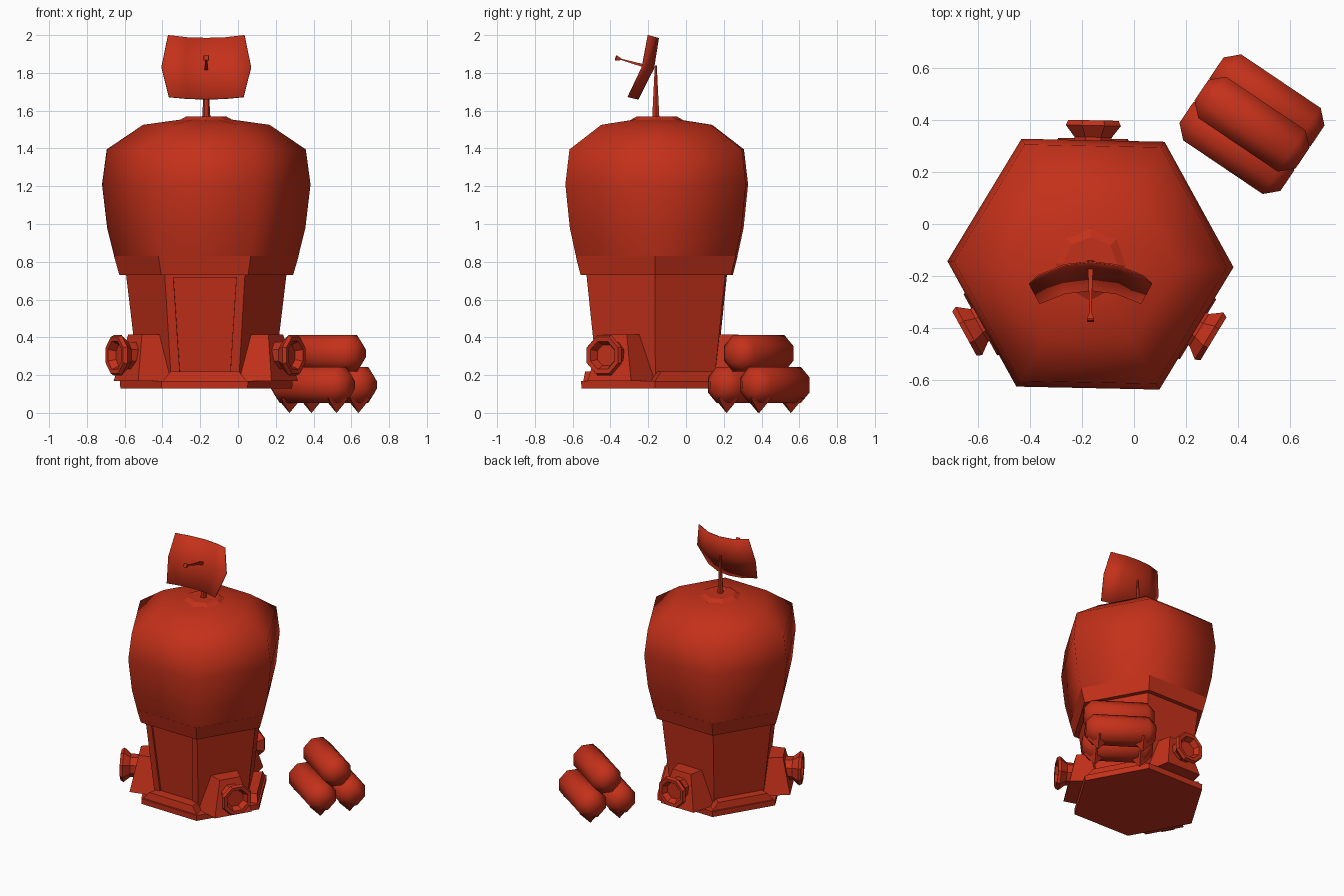
import bpy, bmesh
from math import sin, cos, pi, radians
from mathutils import Vector

if "Cube" in bpy.data.objects:
    bpy.data.objects.remove(bpy.data.objects["Cube"])

CX, CY = -0.168, -0.155          # tower axis
TURN = radians(-1.2)             # slight turn of the hexagon


def add_object(name, bm, smooth=None):
    bmesh.ops.recalc_face_normals(bm, faces=bm.faces)
    me = bpy.data.meshes.new(name)
    bm.to_mesh(me)
    bm.free()
    ob = bpy.data.objects.new(name, me)
    bpy.context.collection.objects.link(ob)
    me.materials.append(red)
    if smooth is not None:
        bpy.ops.object.select_all(action='DESELECT')
        ob.select_set(True)
        bpy.context.view_layer.objects.active = ob
        bpy.ops.object.shade_smooth_by_angle(angle=radians(smooth))
    return ob


def loft(rings):
    """Skin a list of rings and cap both ends."""
    bm = bmesh.new()
    vs = [[bm.verts.new(p) for p in r] for r in rings]
    n = len(rings[0])
    for a, b in zip(vs, vs[1:]):
        for i in range(n):
            j = (i + 1) % n
            bm.faces.new((a[i], a[j], b[j], b[i]))
    bm.faces.new(vs[0])
    bm.faces.new(vs[-1])
    bmesh.ops.recalc_face_normals(bm, faces=bm.faces)
    return bm


def lathe(origin, axis, profile, sides, turn=0.0, side=None):
    """Rings of (distance, radius) around an axis."""
    o, w = Vector(origin), Vector(axis).normalized()
    u = Vector(side).normalized() if side else Vector((1, 0, 0))
    v = w.cross(u)
    return loft([[o + w * d + r * (u * cos(turn + 2 * pi * i / sides) + v * sin(turn + 2 * pi * i / sides))
                  for i in range(sides)] for d, r in profile])


def tower(profile, sides=6):
    return lathe((CX, CY, 0), (0, 0, 1), profile, sides, TURN)


def on_side(angle, d, h, z):
    """Point at distance d out from the axis, h along the wall."""
    a = radians(angle) + TURN
    return Vector((CX + d * cos(a) - h * sin(a), CY + d * sin(a) + h * cos(a), z))


def block(angle, low, high):
    """Tapered block from (d_in, h_in, d_out, h_out, z) at bottom and top."""
    rings = []
    for d0, h0, d1, h1, z in (low, high):
        rings.append([on_side(angle, *p, z) for p in ((d0, -h0), (d1, -h1), (d1, h1), (d0, h0))])
    return loft(rings)


red = bpy.data.materials.new("red")
red.diffuse_color = (0.55, 0.03, 0.01, 1)
red.use_nodes = True
red.node_tree.nodes["Principled BSDF"].inputs["Base Color"].default_value = red.diffuse_color

# Base slab
add_object("base_plate", tower([(0.13, 0.455), (0.17, 0.457)]))

# Lower walls with recessed door
bm = tower([(0.15, 0.355), (0.76, 0.428)])
door = min((f for f in bm.faces if len(f.verts) == 4), key=lambda f: f.calc_center_median().y)
bmesh.ops.inset_region(bm, faces=[door], thickness=0.065)
bmesh.ops.inset_region(bm, faces=[door], thickness=0.001, depth=-0.012)
add_object("lower_walls", bm)

# Flared skirt and dome
add_object("skirt", tower([(0.73, 0.46), (0.83, 0.489)]))
add_object("dome", tower([(0.83, 0.488), (0.98, 0.525), (1.21, 0.552), (1.395, 0.527),
                          (1.525, 0.335), (1.555, 0.12)]), 75)
add_object("roof_cap", tower([(1.53, 0.15), (1.55, 0.14), (1.57, 0.105)], 8))

# Steps and nozzles on alternating sides
for i in range(3):
    ang = 270 + 120 * i
    add_object(f"step_{i}", block(ang, (0.28, 0.2, 0.385, 0.225, 0.165), (0.28, 0.16, 0.375, 0.18, 0.22)))
    ang += 60
    add_object(f"nozzle_bracket_{i}", block(ang, (0.29, 0.18, 0.485, 0.135, 0.17),
                                            (0.31, 0.1, 0.43, 0.075, 0.415)))
    out = on_side(ang, 1, 0, 0) - on_side(ang, 0, 0, 0)
    add_object(f"nozzle_{i}", lathe((CX, CY, 0.305), out,
                                    [(0.42, 0.075), (0.49, 0.078), (0.535, 0.115), (0.555, 0.105),
                                     (0.553, 0.08), (0.515, 0.06)], 8, pi / 8, (0, 0, 1)))

# Antenna mast
add_object("mast", lathe((CX, CY - 0.005, 0), (0, 0, 1), [(1.56, 0.022), (1.84, 0.006)], 6))

# Curved dish panel: rows of (outer, middle, centre), mirrored
rows = [((0.202, -0.2, 2.0), (0.1, -0.158, 1.988), (0, -0.146, 1.985)),
        ((0.237, -0.232, 1.83), (0.115, -0.187, 1.825), (0, -0.172, 1.823)),
        ((0.197, -0.307, 1.672), (0.1, -0.268, 1.663), (0, -0.255, 1.66))]
bm = bmesh.new()
grid = []
for row in rows:
    pts = [(-x, y, z) for x, y, z in row] + list(row[1::-1])
    grid.append([bm.verts.new((x + CX, y, z)) for x, y, z in pts])
for a, b in zip(grid, grid[1:]):
    for i in range(4):
        bm.faces.new((a[i], a[i + 1], b[i + 1], b[i]))
dish = add_object("dish", bm, 30)
mod = dish.modifiers.new("thickness", 'SOLIDIFY')
mod.thickness = 0.006
mod.offset = 0

# Feed horn in front of the dish
add_object("feed_horn", lathe((CX, -0.172, 1.823), (0, -0.19, 0.054),
                              [(0, 0.014), (0.175, 0.005), (0.205, 0.02), (0.21, 0.018)], 4, pi / 4))

# Stack of three barrels on pointed feet
AX = Vector((0.83, -0.56, 0)).normalized()
PERP = Vector((0.56, 0.83, 0)).normalized()
MID = Vector((0.455, 0.385, 0))
BARREL = [(-0.235, 0.052), (-0.185, 0.104), (0.185, 0.104), (0.235, 0.052)]
for name, off, z in (("barrel_front", -0.104, 0.148), ("barrel_back", 0.104, 0.148), ("barrel_top", 0, 0.315)):
    c = MID + PERP * off + Vector((0, 0, z))
    add_object(name, lathe(c, AX, BARREL, 8, pi / 8, (0, 0, 1)), 60)
for i, (s, t) in enumerate(((-1, -1), (1, -1), (-1, 1), (1, 1))):
    c = MID + AX * 0.15 * s + PERP * 0.104 * t
    add_object(f"barrel_foot_{i}", lathe(c, (0, 0, 1), [(0, 0.001), (0.08, 0.08)], 4, 0, AX))
